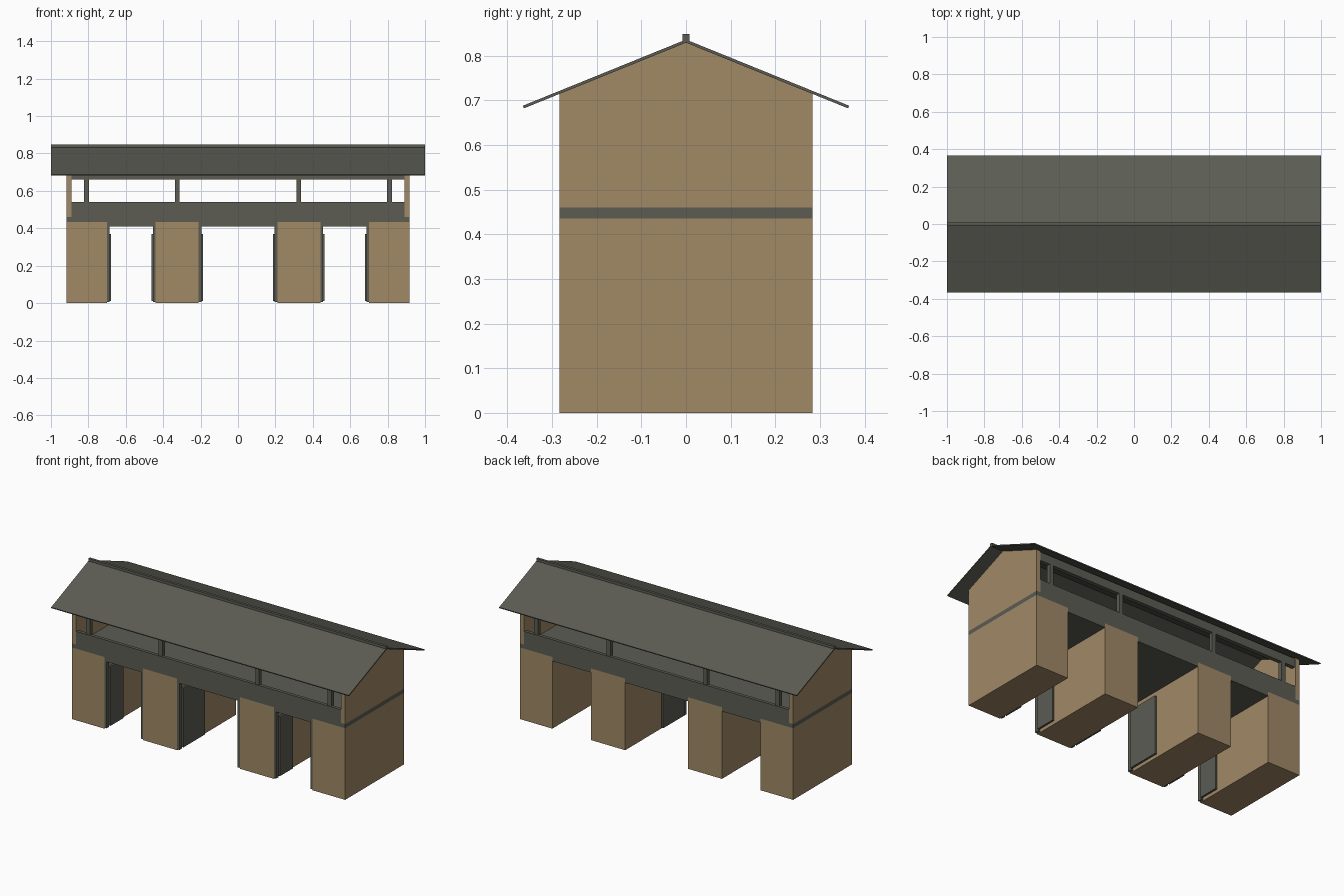
import bpy, bmesh

if "Cube" in bpy.data.objects:
    bpy.data.objects.remove(bpy.data.objects["Cube"])


def material(name, rgb):
    m = bpy.data.materials.new(name)
    m.diffuse_color = (*rgb, 1)
    m.use_nodes = True
    m.node_tree.nodes["Principled BSDF"].inputs["Base Color"].default_value = m.diffuse_color
    return m


TAN = material("tan stone", (0.355, 0.252, 0.134))
GREY = material("dark grey timber", (0.106, 0.107, 0.088))


def prism(name, profile, x0, x1, mat):
    """Extrude a (y, z) outline along x."""
    bm = bmesh.new()
    face = bm.faces.new([bm.verts.new((x0, y, z)) for y, z in profile])
    ext = bmesh.ops.extrude_face_region(bm, geom=[face])["geom"]
    verts = [g for g in ext if isinstance(g, bmesh.types.BMVert)]
    bmesh.ops.translate(bm, verts=verts, vec=(x1 - x0, 0, 0))
    bmesh.ops.recalc_face_normals(bm, faces=bm.faces)
    me = bpy.data.meshes.new(name)
    bm.to_mesh(me)
    bm.free()
    me.materials.append(mat)
    ob = bpy.data.objects.new(name, me)
    bpy.context.collection.objects.link(ob)
    return ob


def box(name, x, y, z, mat):
    (y0, y1), (z0, z1) = sorted(y), z
    x0, x1 = sorted(x)
    return prism(name, [(y0, z0), (y1, z0), (y1, z1), (y0, z1)], x0, x1, mat)


W, D = 0.918, 0.283       # half length and half depth of the body
INNER, MID0, MID1 = 0.70, 0.21, 0.44
DECK0, DECK1 = 0.435, 0.46

# Deck band above the piers
box("deck", (-W, W), (-D, D), (DECK0, DECK1), GREY)
# Ceiling slab of the centre passage
box("centre_lintel", (-MID0, MID0), (-D, D), (0.41, DECK0), GREY)

for s in (-1, 1):
    side = "left" if s < 0 else "right"
    # Piers and side passage ceiling
    box(side + "_outer_pier", (s * INNER, s * W), (-D, D), (0, DECK0), TAN)
    box(side + "_inner_pier", (s * MID0, s * MID1), (-D, D), (0, DECK0), TAN)
    box(side + "_lintel", (s * MID1, s * INNER), (-D, D), (0.41, DECK0), GREY)

    # Gable end wall
    prism(side + "_gable", [(-D, DECK1), (D, DECK1), (D, 0.715), (0, 0.830), (-D, 0.715)],
          s * 0.89, s * W, TAN)

    # Open gate leaves at the front: (pier face, direction into passage, leaf end)
    for label, x, d, y_end in (("centre", s * MID0, -s, -0.05),
                               ("inner", s * MID1, s, -0.13),
                               ("outer", s * INNER, -s, -0.13)):
        box(f"{side}_{label}_jamb", (x, x + d * 0.014), (-D, -D + 0.025), (0.005, 0.41), GREY)
        box(f"{side}_{label}_gate", (x + d * 0.010, x + d * 0.022), (-D + 0.028, y_end),
            (0.012, 0.37), GREY)

    # Parapet, eaves beam and posts on the front (s = -1) and back (s = 1)
    face = "front" if s < 0 else "back"
    box(face + "_parapet", (-0.89, 0.89), (s * 0.263, s * D), (DECK1, 0.54), GREY)
    box(face + "_eaves_beam", (-0.89, 0.89), (s * 0.256, s * 0.28), (0.66, 0.712), GREY)
    for i, x in enumerate((-0.81, -0.325, 0.325, 0.81)):
        box(f"{face}_post_{i + 1}", (x - 0.013, x + 0.013), (s * 0.256, s * 0.28),
            (0.54, 0.66), GREY)

# Thin pitched roof and ridge cap
prism("roof", [(-0.365, 0.688), (0, 0.836), (0.365, 0.688), (0.363, 0.682),
               (0, 0.829), (-0.363, 0.682)], -1, 1, GREY)
box("ridge_cap", (-1, 1), (-0.008, 0.008), (0.832, 0.848), GREY)
